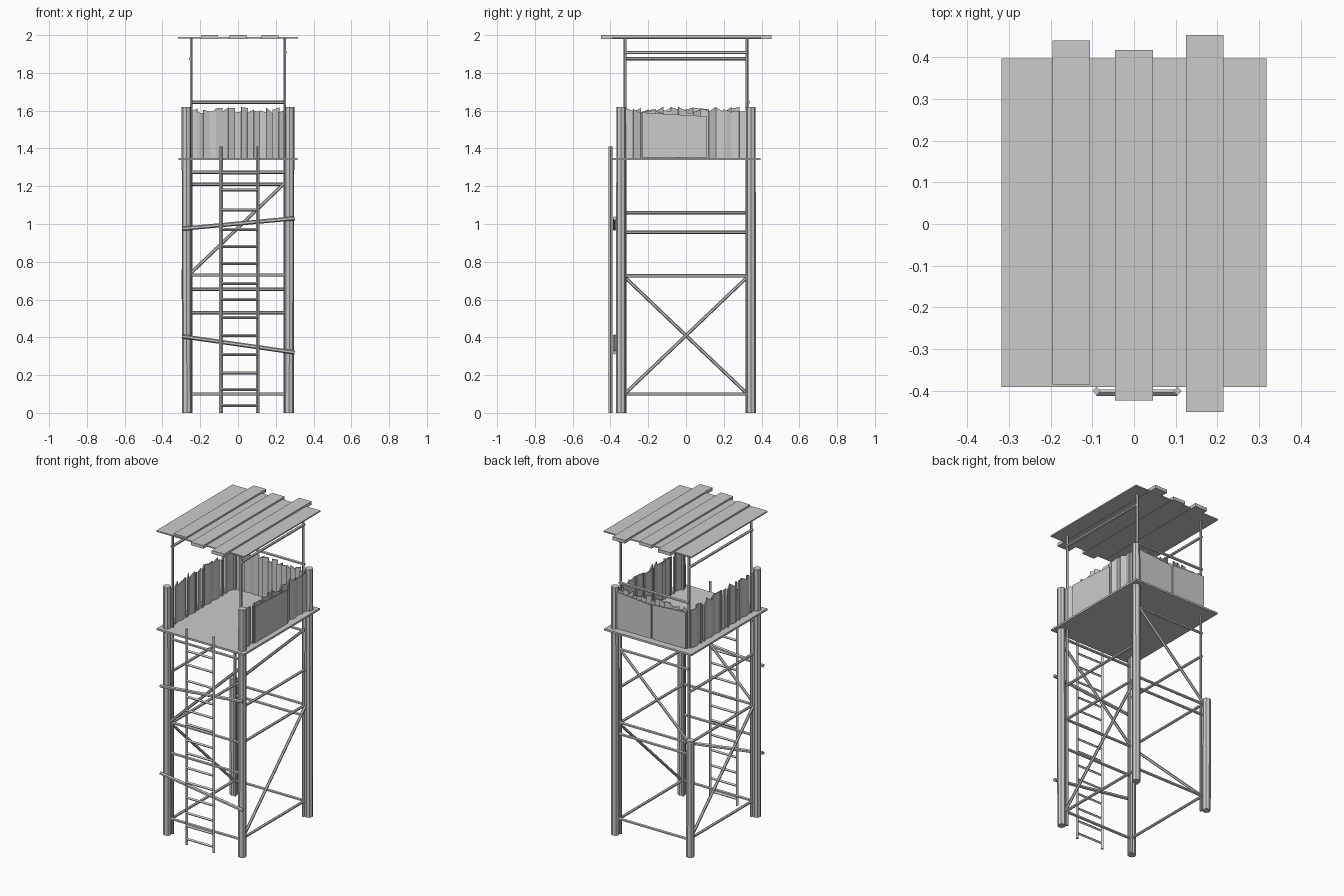
import bpy, bmesh, math, random
from mathutils import Vector, Matrix

if "Cube" in bpy.data.objects:
    bpy.data.objects.remove(bpy.data.objects["Cube"])

random.seed(4)


def finish(bm, name):
    bmesh.ops.recalc_face_normals(bm, faces=bm.faces)
    me = bpy.data.meshes.new(name)
    bm.to_mesh(me)
    bm.free()
    ob = bpy.data.objects.new(name, me)
    bpy.context.collection.objects.link(ob)
    return ob


def pole(name, a, b, r, sides=6, r2=None):
    """Straight pole from a to b."""
    a, b = Vector(a), Vector(b)
    d = b - a
    m = Matrix.Translation((a + b) / 2) @ d.to_track_quat('Z', 'Y').to_matrix().to_4x4()
    bm = bmesh.new()
    bmesh.ops.create_cone(bm, cap_ends=True, segments=sides, radius1=r,
                          radius2=r2 or r, depth=d.length, matrix=m)
    return finish(bm, name)


def box(name, x0, x1, y0, y1, z0, z1):
    bm = bmesh.new()
    m = Matrix.Translation(((x0 + x1) / 2, (y0 + y1) / 2, (z0 + z1) / 2))
    m = m @ Matrix.Diagonal((x1 - x0, y1 - y0, z1 - z0, 1))
    bmesh.ops.create_cube(bm, size=1, matrix=m)
    return finish(bm, name)


def add_board(bm, w, t, z0, zl, zr, m):
    """Upright board with a slanted top, placed with matrix m."""
    vs = []
    for y in (-t / 2, t / 2):
        for x, z in ((-w / 2, z0), (w / 2, z0), (w / 2, zr), (-w / 2, zl)):
            vs.append(bm.verts.new(m @ Vector((x, y, z))))
    for f in ((0, 1, 2, 3), (7, 6, 5, 4), (0, 4, 5, 1), (1, 5, 6, 2), (2, 6, 7, 3), (3, 7, 4, 0)):
        bm.faces.new([vs[i] for i in f])


def board_wall(name, length, count, centre, angle):
    """Row of uneven, slightly turned boards with a ragged top."""
    bm = bmesh.new()
    base = Matrix.Translation(centre) @ Matrix.Rotation(angle, 4, 'Z')
    step = length / count
    for i in range(count):
        m = base @ Matrix.Translation((-length / 2 + step * (i + .5), 0, 0))
        m = m @ Matrix.Rotation(math.radians(random.choice((-16, 14, 22))), 4, 'Z')
        add_board(bm, step * 1.1, .007, 1.35, random.uniform(1.585, 1.62),
                  random.uniform(1.585, 1.62), m)
    return finish(bm, name)


def panel(name, w, h0, h1, centre, angle):
    bm = bmesh.new()
    m = Matrix.Translation(centre) @ Matrix.Rotation(angle, 4, 'Z')
    add_board(bm, w, .006, 1.352, h0, h1, m)
    return finish(bm, name)


# Thick outer legs (the back left one is broken short) and thin full-height posts
for sx in (-1, 1):
    for sy in (-1, 1):
        top = .76 if (sx, sy) == (-1, 1) else 1.62
        pole("leg", (.271 * sx, .344 * sy, 0), (.273 * sx, .344 * sy, top), .026, 8, .025)
        pole("post", (.247 * sx, .322 * sy, 0), (.247 * sx, .322 * sy, 1.985), .008)

# Cross rails and diagonals on front and back
for z, sides in ((.10, (-1, 1)), (.73, (-1, 1)), (.53, (-1,)), (.655, (1,)),
                 (1.275, (-1,)), (1.21, (1,)), (1.645, (1,))):
    for s in sides:
        pole("cross_rail", (-.25, .33 * s, z), (.25, .33 * s, z), .009)
for s in (-1, 1):
    pole("end_diagonal", (-.25, .335 * s, .74), (.25, .335 * s, 1.22), .009)

# Side rails and diagonals
for z, sides in ((.10, (-1, 1)), (.725, (-1, 1)), (1.06, (-1,)), (.957, (1,)),
                 (1.875, (-1,)), (1.908, (1,))):
    for s in sides:
        pole("side_rail", (.252 * s, -.325, z), (.252 * s, .325, z), .009)
for s in (-1, 1):
    pole("side_diagonal", (.258 * s, -.325 * s, .10), (.258 * s, .325 * s, .72), .009)

# Slanted poles holding the ladder
pole("ladder_brace", (-.295, -.378, .405), (.30, -.378, .32), .011)
pole("ladder_brace", (-.295, -.378, .975), (.30, -.378, 1.03), .011)

# Ladder
for x in (-.09, .104):
    pole("ladder_rail", (x, -.40, 0), (x, -.40, 1.41), .010, 4)
for z in (.04, .125, .21, .31, .41, .505, .60, .685, .79, .88, .97, 1.075, 1.18, 1.27):
    pole("ladder_rung", (-.09, -.404, z), (.104, -.404, z), .008, 4)

# Platform and its board walls, open at the front
box("platform", -.315, .315, -.39, .395, 1.338, 1.35)
board_wall("back_wall", .50, 15, (0, .335, 0), 0)
board_wall("left_wall", .64, 16, (-.265, 0, 0), math.pi / 2)
board_wall("right_wall", .64, 16, (.265, 0, 0), math.pi / 2)

# Flat sheets patched over the outside of the walls
panel("right_patch", .34, 1.59, 1.57, (.28, -.06, 0), math.pi / 2)
panel("back_patch", .25, 1.57, 1.59, (.13, .35, 0), 0)
panel("back_patch", .24, 1.59, 1.575, (-.125, .35, 0), 0)

# Roof sheet with loose planks
box("roof", -.318, .318, -.39, .397, 1.981, 1.989)
for x, y0, y1 in ((-.15, -.385, .44), (0, -.423, .417), (.17, -.45, .453)):
    box("roof_plank", x - .045, x + .045, y0, y1, 1.979, 2.0)
